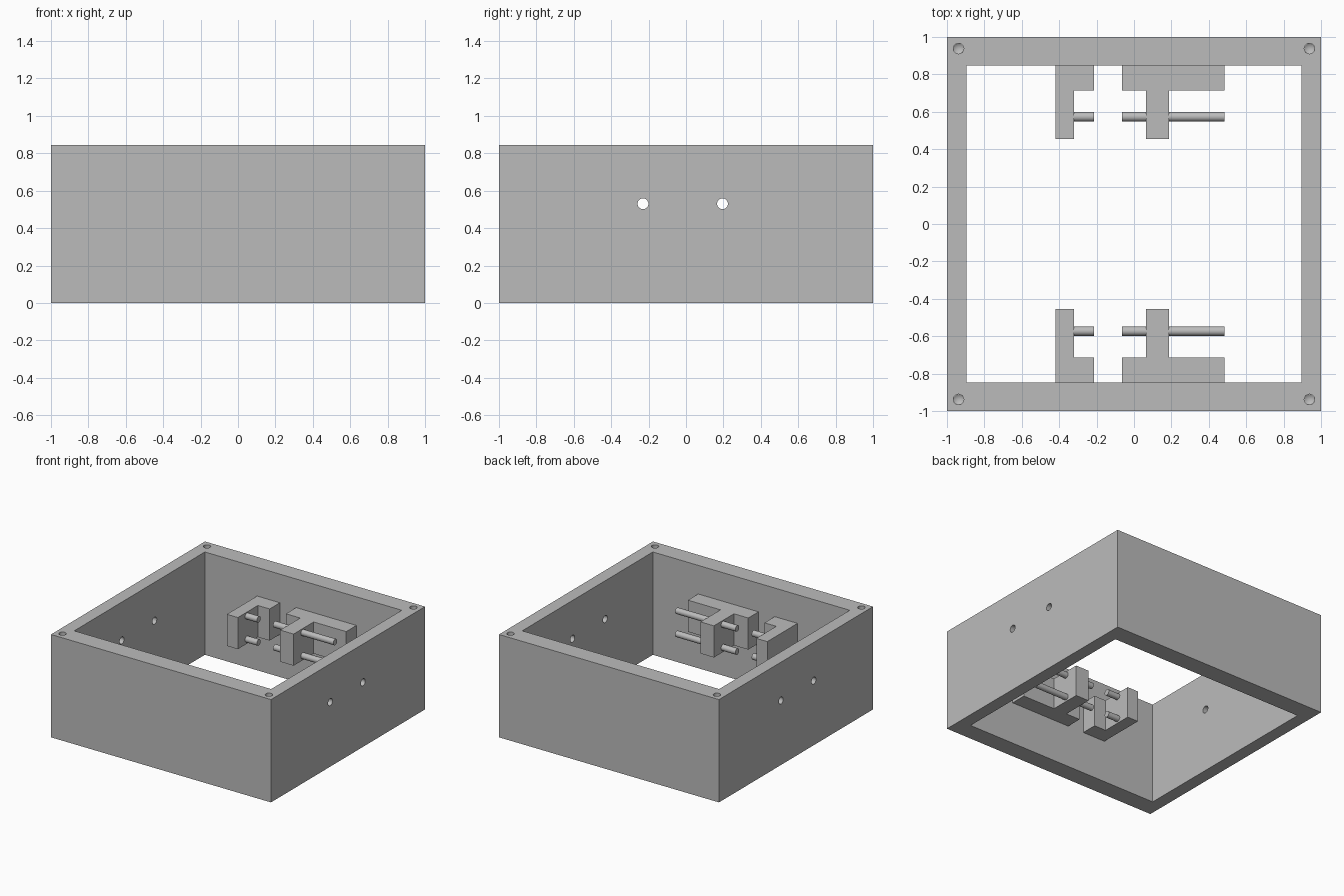
import bpy
import bmesh
import math

if "Cube" in bpy.data.objects:
    bpy.data.objects.remove(bpy.data.objects["Cube"], do_unlink=True)

HEIGHT = 0.845
INNER_X, INNER_Y = 0.895, 0.848

grey = bpy.data.materials.new("plain_grey")
grey.use_nodes = True
colour = (0.5, 0.5, 0.5, 1)
grey.diffuse_color = colour
grey.node_tree.nodes["Principled BSDF"].inputs["Base Color"].default_value = colour


def prism(name, points, z0, z1):
    """Extrude an outline in x and y from z0 to z1."""
    bm = bmesh.new()
    face = bm.faces.new([bm.verts.new((x, y, z0)) for x, y in points])
    top = bmesh.ops.extrude_face_region(bm, geom=[face])["geom"]
    for v in top:
        if isinstance(v, bmesh.types.BMVert):
            v.co.z = z1
    bmesh.ops.recalc_face_normals(bm, faces=bm.faces)
    mesh = bpy.data.meshes.new(name)
    bm.to_mesh(mesh)
    bm.free()
    mesh.materials.append(grey)
    obj = bpy.data.objects.new(name, mesh)
    bpy.context.collection.objects.link(obj)
    return obj


def block(name, x, y, z0, z1):
    return prism(name, [(-x, -y), (x, -y), (x, y), (-x, y)], z0, z1)


def cylinder(name, radius, length, location, along_x=False):
    turn = (0, math.pi / 2, 0) if along_x else (0, 0, 0)
    bpy.ops.mesh.primitive_cylinder_add(vertices=32, radius=radius, depth=length,
                                        location=location, rotation=turn)
    obj = bpy.context.object
    obj.name = name
    obj.data.materials.append(grey)
    return obj


def smooth(obj):
    bpy.ops.object.select_all(action="DESELECT")
    obj.select_set(True)
    bpy.context.view_layer.objects.active = obj
    bpy.ops.object.shade_smooth_by_angle(angle=math.radians(30))


def cut(target, cutter):
    mod = target.modifiers.new("cut", "BOOLEAN")
    mod.operation = "DIFFERENCE"
    mod.solver = "EXACT"
    mod.object = cutter
    bpy.context.view_layer.objects.active = target
    bpy.ops.object.modifier_apply(modifier=mod.name)
    bpy.data.objects.remove(cutter, do_unlink=True)


# Open square frame
frame = block("frame", 1, 1, 0, HEIGHT)
cut(frame, block("opening", INNER_X, INNER_Y, -0.1, 1))

# Cross holes through both side walls
for y in (-0.23, 0.195):
    cut(frame, cylinder("cross_hole", 0.029, 2.4, (0, y, 0.53), True))

# Blind screw holes with drilled tips in the top corners
for x in (-0.938, 0.938):
    for y in (-0.938, 0.938):
        cut(frame, cylinder("screw_hole", 0.028, 0.4, (x, y, HEIGHT)))
        bpy.ops.mesh.primitive_cone_add(vertices=32, radius1=0, radius2=0.028, depth=0.02,
                                        location=(x, y, HEIGHT - 0.209))
        cut(frame, bpy.context.object)
smooth(frame)

# Brackets and guide rods on the front and back walls
hook = [(-0.42, 0.455), (-0.32, 0.455), (-0.32, 0.715), (-0.213, 0.715),
        (-0.213, INNER_Y), (-0.42, INNER_Y)]
tee = [(0.065, 0.455), (0.187, 0.455), (0.187, 0.715), (0.483, 0.715),
       (0.483, INNER_Y), (-0.065, INNER_Y), (-0.065, 0.715), (0.065, 0.715)]
for side, sign in (("back", 1), ("front", -1)):
    for name, outline in (("hook_bracket", hook), ("tee_bracket", tee)):
        prism(f"{side}_{name}", [(x, sign * y) for x, y in outline], 0.35, 0.61)
    for level, z in (("upper", 0.578), ("lower", 0.388)):
        for name, x0, x1 in (("short_rod", -0.33, -0.213), ("long_rod", -0.065, 0.483)):
            rod = cylinder(f"{side}_{level}_{name}", 0.025, x1 - x0,
                           ((x0 + x1) / 2, sign * 0.573, z), True)
            smooth(rod)
